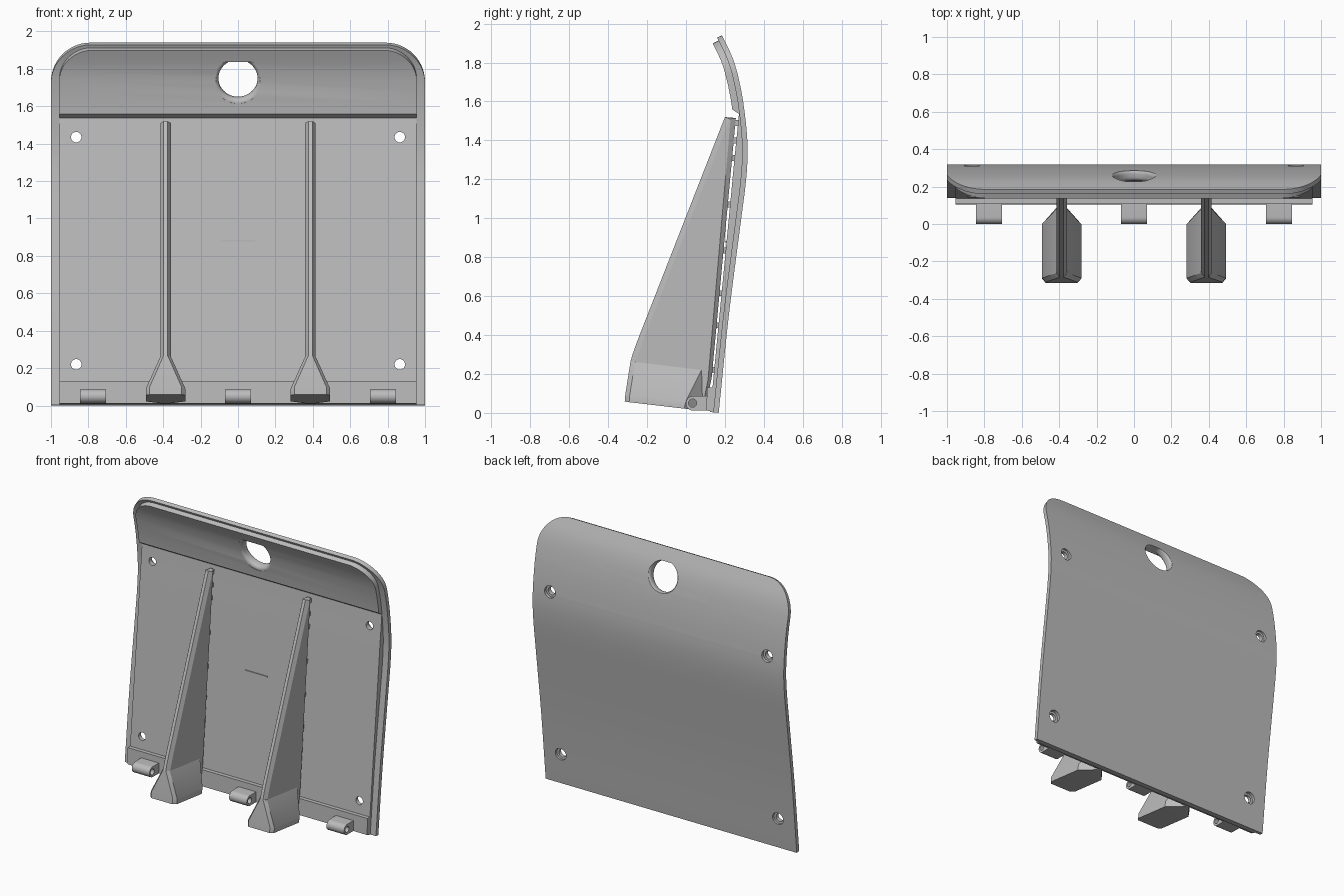
import bpy, bmesh, math
from mathutils import Vector, Matrix

cube = bpy.data.objects.get("Cube")
if cube:
    bpy.data.objects.remove(cube, do_unlink=True)

grey = bpy.data.materials.new("plain grey")
grey.use_nodes = True
grey.diffuse_color = (0.5, 0.5, 0.5, 1)
grey.node_tree.nodes["Principled BSDF"].inputs["Base Color"].default_value = (0.5, 0.5, 0.5, 1)

# Rear surface of the curved board as (z, y) points
BACK = [(0, .168), (.5, .22), (1, .284), (1.2, .309), (1.36, .317),
        (1.54, .302), (1.69, .277), (1.82, .241), (1.94, .185)]


def slope(i):
    a, b = BACK[max(i - 1, 0)], BACK[min(i + 1, len(BACK) - 1)]
    return (b[1] - a[1]) / (b[0] - a[0])


def back_y(z):
    i = max(k for k in range(len(BACK) - 1) if BACK[k][0] <= max(z, 0))
    (z0, y0), (z1, y1) = BACK[i], BACK[i + 1]
    h, t = z1 - z0, (z - z0) / (z1 - z0)
    return (y0 * (1 + 2 * t) * (1 - t) ** 2 + slope(i) * h * t * (1 - t) ** 2
            + y1 * t * t * (3 - 2 * t) + slope(i + 1) * h * t * t * (t - 1))


def back_slope(z):
    return (back_y(z + .005) - back_y(z - .005)) / .01


def front_y(z):
    # Flat front of the board below the grip
    return .14 + .096 * (z - .17)


def front_depth(z):
    # Flat front below, thick curved grip above
    if z > 1.55:
        return .061
    return (back_y(z) - front_y(z)) / math.hypot(1, back_slope(z))


def make(name, bm):
    bmesh.ops.recalc_face_normals(bm, faces=bm.faces)
    mesh = bpy.data.meshes.new(name)
    bm.to_mesh(mesh)
    bm.free()
    mesh.materials.append(grey)
    ob = bpy.data.objects.new(name, mesh)
    bpy.context.collection.objects.link(ob)
    return ob


def loft(name, rings):
    bm = bmesh.new()
    rows = [[bm.verts.new(p) for p in ring] for ring in rings]
    n = len(rows[0])
    for a, b in zip(rows, rows[1:]):
        for k in range(n):
            bm.faces.new((a[k], a[(k + 1) % n], b[(k + 1) % n], b[k]))
    bm.faces.new(rows[0])
    bm.faces.new(rows[-1])
    return make(name, bm)


def extrude_x(name, profile, x, half):
    return loft(name, [[(x + s * half, y, z) for y, z in profile] for s in (-1, 1)])


def hull(name, points, x):
    # points are (half width, y, z), mirrored about the plane at x
    bm = bmesh.new()
    for w, y, z in points:
        for s in (-1, 1):
            bm.verts.new((x + s * w, y, z))
    out = bmesh.ops.convex_hull(bm, input=bm.verts)
    bmesh.ops.delete(bm, geom=list({g for g in out["geom_interior"] + out["geom_unused"]
                                    if isinstance(g, bmesh.types.BMVert)}), context='VERTS')
    bmesh.ops.dissolve_limit(bm, angle_limit=.01, verts=bm.verts, edges=bm.edges)
    return make(name, bm)


def sheet(name, half, top, radius, near, far, extra=()):
    # Curved board with round top corners, between two depths from the rear surface
    rows = [((top - radius) * k / 28, half) for k in range(28)] + [(z, half) for z in extra]
    for k in range(15):
        a = math.pi / 2 * k / 14
        rows.append((top - radius + radius * math.sin(a), half - radius + radius * math.cos(a)))
    rings = []
    for z, w in sorted(rows, key=lambda r: r[0]):
        n = Vector((0, -1, back_slope(z))).normalized()
        base = Vector((0, back_y(z), z))
        p, q = base + n * near, base + n * far(z)
        rings.append([(-w, p.y, p.z), (w, p.y, p.z), (w, q.y, q.z), (-w, q.y, q.z)])
    rings[0] = [(x, y, max(z, 0)) for x, y, z in rings[0]]
    return loft(name, rings)


def cut(targets, profile, place, flat=1, sides=48):
    # Subtract a turned shape; profile is (depth along y, radius), flat limits its height
    rings = []
    for d, r in profile:
        ring = [2 * math.pi * k / sides for k in range(sides)]
        rings.append([place @ Vector((r * math.cos(a), d, min(r * math.sin(a), flat)))
                      for a in ring])
    cutter = loft("hole_cutter", rings)
    cutter.hide_render = True
    for ob in targets:
        mod = ob.modifiers.new("hole", 'BOOLEAN')
        mod.operation, mod.solver, mod.object = 'DIFFERENCE', 'EXACT', cutter
        bpy.context.view_layer.objects.active = ob
        bpy.ops.object.modifier_apply(modifier=mod.name)
    bpy.data.objects.remove(cutter, do_unlink=True)


# Curved board: full outline behind, inset layer in front with a thicker grip
outer = sheet("curved_back_board", 1, 1.94, .21, 0, lambda z: .028)
inner = sheet("inset_front_layer", .955, 1.925, .17, .022, front_depth, (1.54, 1.575))

# Bottom flange and thin raised line on the flat front
extrude_x("bottom_flange", [(.108, .13), (.105, .012), (.15, .006), (.152, .13)], 0, .955)
y = front_y(.88)
extrude_x("thin_marker_line", [(y - .004, .876), (y - .004, .884), (y + .01, .884), (y + .01, .876)],
          0, .09)

# Hand hole with rounded rims
z = 1.75
mid = Vector((0, back_y(z) - .031, z))
place = Matrix.Translation(mid) @ Matrix.Rotation(math.atan(-back_slope(z)), 4, 'X')
rim = [(.008 + .026 * math.sin(a), .131 - .026 * math.cos(a))
       for a in (math.pi / 2 * k / 7 for k in range(8))] + [(.07, .131)]
cut([outer, inner], [(-d, r) for d, r in reversed(rim)] + rim, place, .1)

# Screw holes, countersunk from behind
for x in (-.865, .865):
    for z in (.22, 1.435):
        cut([outer, inner], [(-.3, .028), (-.02, .028), (-.019, .043), (.1, .043)],
            Matrix.Translation((x, back_y(z), z)), sides=32)

# Support ribs with flared feet, held to the board by small tabs
front = [(-.285, .265), (-.275, .3), (-.25, .37), (.2, 1.52)]
for side, x in (("right", -.387), ("left", .387)):
    pts = [(.011, y, z) for y, z in front] + [(.028, y + .025, z - .01) for y, z in front]
    pts += [(.028, .228, 1.5), (.01, .256, 1.515), (.028, .113, .17), (.01, .132, .18),
            (.028, .085, .03), (.01, .1, .03)]
    hull(side + "_rib", pts, x)
    hull(side + "_foot", [
        (.085, -.315, .058), (.105, -.292, .055), (.105, -.01, .022), (.028, .085, .012),
        (.01, .106, .012), (.085, -.311, .1), (.105, -.289, .092), (.105, 0, .062),
        (.012, -.285, .265), (.028, -.262, .262), (.028, .08, .22)], x)
    for z in (.22, .45, .615, .835, 1.07, 1.31, 1.4, 1.49):
        y = front_y(z)
        extrude_x(side + "_rib_tab", [(y - .04, z - .015), (y - .04, z + .015),
                                      (y + .01, z + .015), (y + .01, z - .015)], x, .01)

# Hinge lugs with pin holes
for name, x in (("right", -.775), ("middle", 0), ("left", .775)):
    nose = [(.036 - .037 * math.sin(a), .049 + .037 * math.cos(a))
            for a in (math.pi * k / 14 for k in range(15))]
    lug = extrude_x(name + "_hinge_lug", [(.125, .086)] + nose + [(.125, .012)], x, .07)
    cut([lug], [(-.1, .021), (.1, .021)],
        Matrix.Translation((x, .034, .05)) @ Matrix.Rotation(math.pi / 2, 4, 'Z'), sides=24)

# Smooth curves, sharp edges
for ob in bpy.context.collection.objects:
    if ob.type == 'MESH' and ob.data.materials and ob.data.materials[0] == grey:
        ob.select_set(True)
        bpy.context.view_layer.objects.active = ob
bpy.ops.object.shade_smooth_by_angle(angle=math.radians(25))
